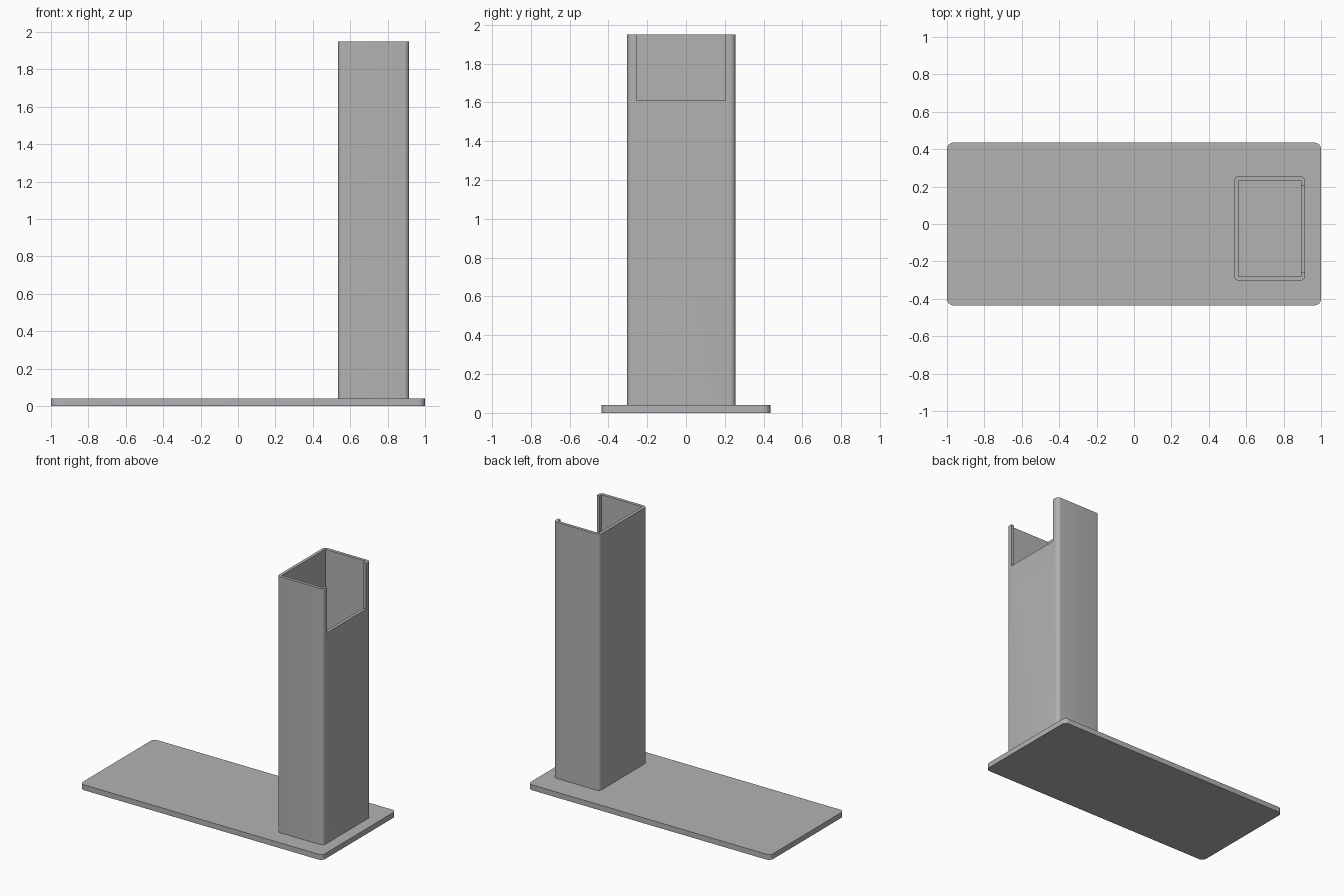
import bpy, bmesh
from math import cos, sin, pi, radians

cube = bpy.data.objects.get("Cube")
if cube:
    bpy.data.objects.remove(cube, do_unlink=True)

# Single grey finish
grey = bpy.data.materials.new("grey")
grey.use_nodes = True
colour = (0.45, 0.45, 0.45, 1)
grey.diffuse_color = colour
grey.node_tree.nodes["Principled BSDF"].inputs["Base Color"].default_value = colour


def rounded_rect(x0, x1, y0, y1, r, steps=6):
    """Counter-clockwise outline of a rectangle with rounded corners."""
    corners = [(x1 - r, y1 - r), (x0 + r, y1 - r), (x0 + r, y0 + r), (x1 - r, y0 + r)]
    return [(cx + r * cos(a), cy + r * sin(a))
            for i, (cx, cy) in enumerate(corners)
            for a in [(i + k / steps) * pi / 2 for k in range(steps + 1)]]


def finish(name, bm):
    bmesh.ops.recalc_face_normals(bm, faces=bm.faces)
    mesh = bpy.data.meshes.new(name)
    bm.to_mesh(mesh)
    bm.free()
    mesh.materials.append(grey)
    obj = bpy.data.objects.new(name, mesh)
    bpy.context.collection.objects.link(obj)
    return obj


def prism(name, outline, z0, z1):
    bm = bmesh.new()
    face = bm.faces.new([bm.verts.new((x, y, z0)) for x, y in outline])
    ext = bmesh.ops.extrude_face_region(bm, geom=[face])
    top = [v for v in ext["geom"] if isinstance(v, bmesh.types.BMVert)]
    bmesh.ops.translate(bm, verts=top, vec=(0, 0, z1 - z0))
    return finish(name, bm)


def box(name, x0, x1, y0, y1, z0, z1):
    return prism(name, [(x0, y0), (x1, y0), (x1, y1), (x0, y1)], z0, z1)


def cut(obj, cutter):
    mod = obj.modifiers.new("cut", "BOOLEAN")
    mod.operation = "DIFFERENCE"
    mod.solver = "EXACT"
    mod.object = cutter
    cutter.hide_render = True
    bpy.context.view_layer.objects.active = obj
    bpy.ops.object.modifier_apply(modifier=mod.name)
    bpy.data.objects.remove(cutter, do_unlink=True)


# Flat base plate
base = prism("base_plate", rounded_rect(-1, 1, -0.435, 0.435, 0.035), 0, 0.04)

# Hollow rectangular column with an open top and a notch in its +x wall
column = prism("column", rounded_rect(0.535, 0.915, -0.303, 0.255, 0.027), 0.04, 1.95)
cut(column, box("bore", 0.558, 0.892, -0.28, 0.232, 0.041, 2.1))
cut(column, box("notch", 0.85, 1.0, -0.256, 0.203, 1.61, 2.1))

# Smooth the rounded corners only
for obj in (base, column):
    bpy.ops.object.select_all(action="DESELECT")
    obj.select_set(True)
    bpy.context.view_layer.objects.active = obj
    bpy.ops.object.shade_smooth_by_angle(angle=radians(30))
